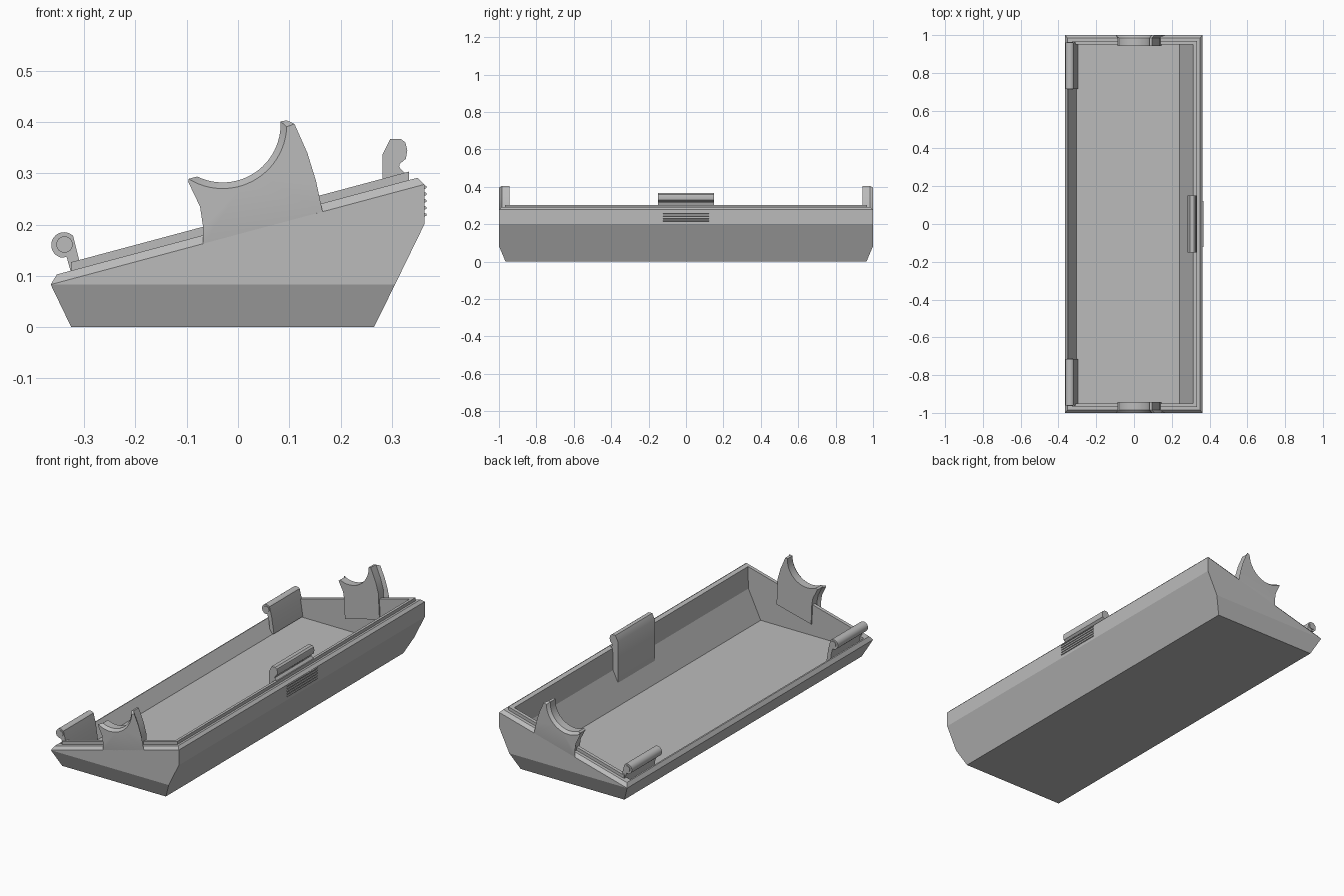
import bpy, bmesh, math

cube = bpy.data.objects.get("Cube")
if cube:
    bpy.data.objects.remove(cube, do_unlink=True)

grey = bpy.data.materials.new("plain_grey")
grey.use_nodes = True
colour = (0.5, 0.5, 0.5, 1)
grey.diffuse_color = colour
grey.node_tree.nodes["Principled BSDF"].inputs["Base Color"].default_value = colour


def loft(name, loops, smooth=False):
    """Skin a stack of equal-length point loops and cap both ends."""
    bm = bmesh.new()
    rings = [[bm.verts.new(p) for p in loop] for loop in loops]
    for a, b in zip(rings, rings[1:]):
        for i in range(len(a)):
            j = (i + 1) % len(a)
            bm.faces.new((a[i], a[j], b[j], b[i]))
    bm.faces.new(rings[0])
    bm.faces.new(rings[-1])
    bmesh.ops.remove_doubles(bm, verts=bm.verts, dist=1e-5)
    bmesh.ops.triangulate(bm, faces=[f for f in bm.faces if len(f.verts) > 4])
    bmesh.ops.recalc_face_normals(bm, faces=bm.faces)
    mesh = bpy.data.meshes.new(name)
    bm.to_mesh(mesh)
    bm.free()
    mesh.materials.append(grey)
    obj = bpy.data.objects.new(name, mesh)
    bpy.context.collection.objects.link(obj)
    if smooth:
        bpy.ops.object.select_all(action='DESELECT')
        bpy.context.view_layer.objects.active = obj
        obj.select_set(True)
        bpy.ops.object.shade_smooth_by_angle(angle=math.radians(30))
    return obj


def sections(name, parts, smooth=False):
    """Loft xz outlines placed at given y positions."""
    return loft(name, [[(x, y, z) for x, z in pts] for y, pts in parts], smooth)


def prism(name, pts, y0, y1, smooth=False):
    return sections(name, [(y0, pts), (y1, pts)], smooth)


def arc(cx, cz, r, start, end, n):
    return [(cx + r * math.cos(math.radians(start + (end - start) * i / n)),
             cz + r * math.sin(math.radians(start + (end - start) * i / n)))
            for i in range(n + 1)]


def rim(x, up=0.0):
    """Height of the sloping rim plane."""
    return 0.083 + 0.268 * (x + 0.365) + up


# Tray shell: each loop is low edge (x, z), high edge (x, z), half length
tray = [
    (-0.325, 0, 0.265, 0, 0.965),
    (-0.365, 0.083, 0.306, 0.083, 1),
    (-0.365, 0.083, 0.363, 0.2, 1),
    (-0.365, 0.083, 0.363, rim(0.363), 1),
    (-0.353, rim(-0.353, 0.0165), 0.35, rim(0.35, 0.0165), 0.985),
    (-0.347, rim(-0.347, 0.0165), 0.312, rim(0.312, 0.0165), 0.95),
    (-0.306, 0.042, 0.31, 0.185, 0.95),
    (-0.305, 0.04, 0.24, 0.04, 0.95),
]
loft("tray_shell", [[(xl, -y, zl), (xh, -y, zh), (xh, y, zh), (xl, y, zl)]
                    for xl, zl, xh, zh, y in tray])


# Raised lip along both ends and the high side
def lip(x0, x1):
    return [(x0, rim(x0, 0.01)), (x1, rim(x1, 0.01)),
            (x1, rim(x1, 0.033)), (x0, rim(x0, 0.033))]


prism("high_side_lip", lip(0.312, 0.333), -0.968, 0.968)


# Curved end brackets with a round cradle
def bracket(r, a0, a1, left, right):
    return arc(-0.03, 0.395, r, a0, a1, 24) + right + left


outer = bracket(0.125, 238, 358,
                [(-0.068, 0.161), (-0.068, 0.195), (-0.074, 0.235), (-0.097, 0.283)],
                [(0.11, 0.396), (0.135, 0.34), (0.152, 0.285), (0.165, 0.224)])
inner = bracket(0.113, 244, 363,
                [(-0.052, 0.1), (-0.055, 0.195), (-0.062, 0.237), (-0.088, 0.287)],
                [(0.095, 0.403), (0.122, 0.34), (0.138, 0.285), (0.145, 0.15)])

# Barrel hinge outline: a round head on a sloping arm
hinge = arc(-0.339, 0.16, 0.025, 45, 262, 20) + [
    (-0.334, 0.137), (-0.326, 0.108), (-0.318, 0.045), (-0.296, 0.045), (-0.309, 0.128)]

for s, end in ((-1, "front"), (1, "back")):
    prism(end + "_lip", lip(-0.325, 0.333), s * 0.968, s * 0.95)
    sections(end + "_bracket",
             [(s, outer), (s * 0.985, inner), (s * 0.943, inner)], True)
    prism(end + "_hinge", hinge, s * 0.715, s * 0.96, True)
    prism(end + "_hinge_pin", arc(-0.338, 0.161, 0.016, 0, 345, 23),
          s * 0.711, s * 0.964, True)

# Snap clip on the high side, running down to the inner wall
clip = [(0.282, 0.125), (0.282, 0.337), (0.297, 0.367), (0.317, 0.367),
        (0.326, 0.36), (0.33, 0.345), (0.327, 0.328), (0.315, 0.318),
        (0.314, 0.312), (0.325, 0.3), (0.32, 0.2)]
prism("snap_clip", clip, -0.15, 0.15, True)

# Finger grip ridges on the outer high side
for i in range(5):
    z = 0.214 + i * 0.0135
    prism(f"grip_ridge_{i + 1}",
          [(0.36, z), (0.367, z + 0.003), (0.367, z + 0.007), (0.36, z + 0.01)],
          -0.122, 0.122)
